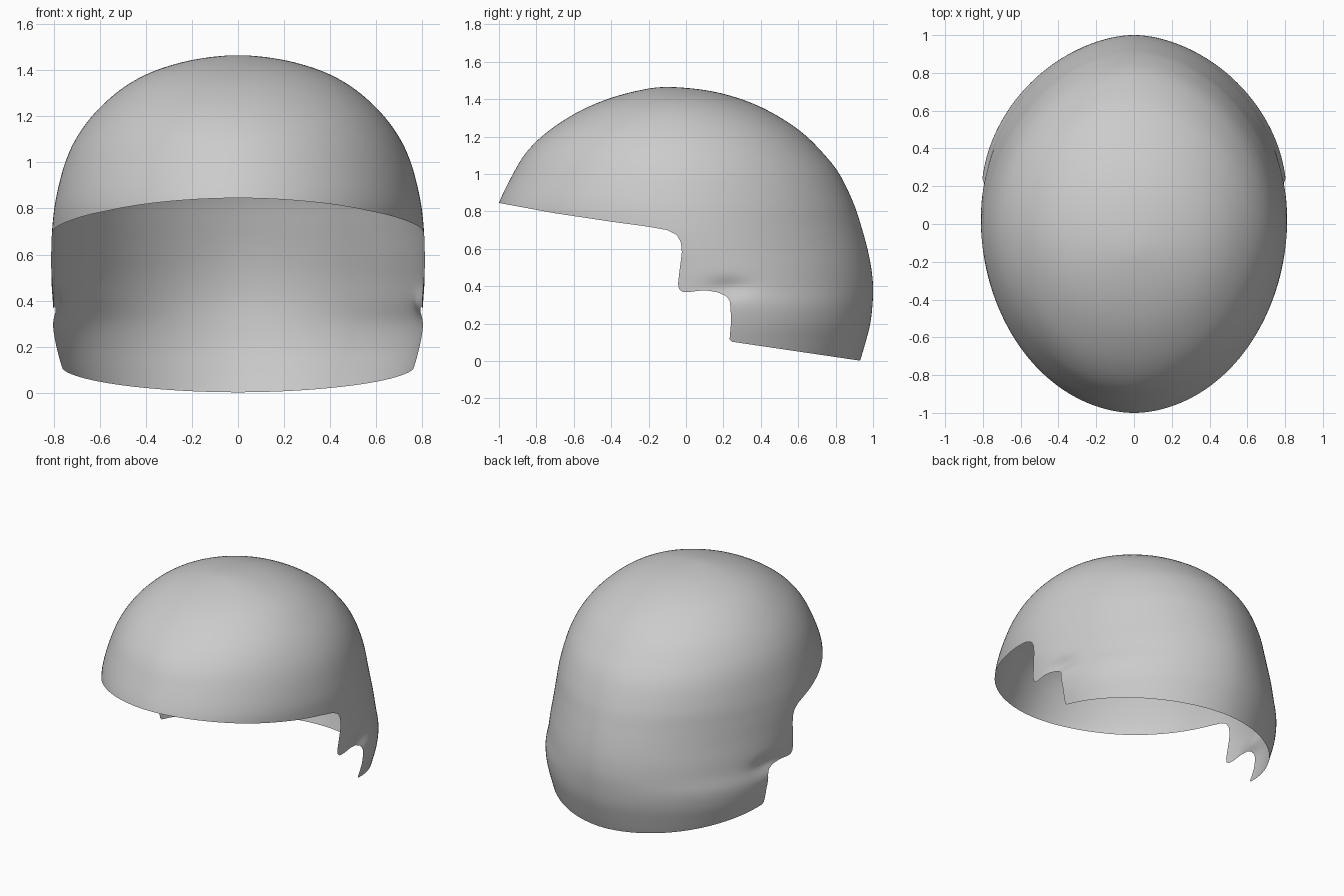
import bpy, bmesh, math

if "Cube" in bpy.data.objects:
    bpy.data.objects.remove(bpy.data.objects["Cube"])

# Horizontal sections: z, front y, back y, y of widest point, half width, roundness
KEYS = [
    (-0.20, -0.95, 0.85, 0.20, 0.66, 1.9),
    (-0.10, -0.98, 0.895, 0.20, 0.70, 1.9),
    (0.00, -1.00, 0.930, 0.20, 0.73, 1.9),
    (0.10, -1.01, 0.960, 0.20, 0.762, 1.88),
    (0.20, -1.02, 0.985, 0.20, 0.790, 1.86),
    (0.30, -1.03, 0.997, 0.17, 0.808, 1.85),
    (0.40, -1.04, 1.000, 0.10, 0.808, 1.85),
    (0.50, -1.04, 0.990, 0.05, 0.810, 1.85),
    (0.60, -1.04, 0.970, 0.00, 0.811, 1.85),
    (0.72, -1.03, 0.937, -0.03, 0.806, 1.86),
    (0.845, -1.00, 0.895, -0.05, 0.790, 1.9),
    (1.00, -0.925, 0.820, -0.05, 0.750, 1.92),
    (1.12, -0.85, 0.725, -0.05, 0.693, 1.95),
    (1.23, -0.735, 0.61, -0.06, 0.607, 2.0),
    (1.33, -0.58, 0.455, -0.07, 0.490, 2.0),
    (1.40, -0.42, 0.295, -0.08, 0.355, 2.0),
    (1.447, -0.25, 0.11, -0.09, 0.185, 2.0),
    (1.465, -0.10, -0.10, -0.10, 0.0, 2.0),
    (1.447, 0.11, -0.25, -0.10, -0.185, 2.0),
]
# Hairline seen from the side (y, z), closed around everything that is kept
RIM = [(-1.3, 0.895), (-1.0, 0.845), (-0.7, 0.79), (-0.4, 0.745), (-0.2, 0.718),
       (-0.1, 0.70), (-0.05, 0.675), (-0.027, 0.635), (-0.022, 0.58), (-0.035, 0.48),
       (-0.043, 0.41), (-0.035, 0.38), (-0.01, 0.365), (0.04, 0.372), (0.1, 0.379),
       (0.17, 0.367), (0.22, 0.345), (0.235, 0.32), (0.242, 0.22), (0.232, 0.105),
       (0.93, 0.002), (1.5, -0.08), (1.5, 2), (-1.3, 2)]
COLS, STEPS = 180, 6


def catmull(a, b, c, d, t):
    return 0.5 * (2*b + (c - a)*t + (2*a - 5*b + 4*c - d)*t*t + (3*b - a - 3*c + d)*t**3)


def spow(v, e):
    return math.copysign(abs(v) ** e, v)


def inside(co):
    y, z = co[1], co[2]
    hit = False
    for (y0, z0), (y1, z1) in zip(RIM, RIM[1:] + RIM[:1]):
        if (z0 > z) != (z1 > z) and y < y0 + (z - z0) / (z1 - z0) * (y1 - y0):
            hit = not hit
    return hit


# Full head surface as a grid of rings
bm = bmesh.new()
rings = []
for k in range(1, len(KEYS) - 2):
    for s in range(STEPS):
        z, yf, yb, yc, w, p = (catmull(*q, s / STEPS) for q in zip(*KEYS[k-1:k+3]))
        ring = []
        for i in range(COLS):
            a = 2 * math.pi * i / COLS
            c, sn = math.cos(a), math.sin(a)
            y = yc + (yb - yc if c > 0 else yc - yf) * spow(c, 2 / p)
            x = w * spow(sn, 2 / p)
            # small crease behind the ear
            dent = 0.03 * math.exp(-((y - 0.23) / 0.12) ** 2 - ((z - 0.39) / 0.05) ** 2)
            ring.append(bm.verts.new((x * (1 - dent), y, z)))
        rings.append(ring)
top = bm.verts.new((0, -0.1, 1.465))
for lo, hi in zip(rings, rings[1:]):
    for i in range(COLS):
        j = (i + 1) % COLS
        bm.faces.new((lo[j], lo[i], hi[i], hi[j]))
for i in range(COLS):
    bm.faces.new((rings[-1][(i + 1) % COLS], rings[-1][i], top))

# Cut the hairline: split crossing edges, join the cuts, drop what lies below
keep = {v: inside(v.co) for v in bm.verts}
cuts = []
for e in [e for e in bm.edges if keep[e.verts[0]] != keep[e.verts[1]]]:
    v_in, v_out = e.verts if keep[e.verts[0]] else reversed(e.verts)
    lo, hi = 0.0, 1.0
    for _ in range(14):
        mid = (lo + hi) / 2
        if inside(v_in.co.lerp(v_out.co, mid)):
            lo = mid
        else:
            hi = mid
    cuts.append(bmesh.utils.edge_split(e, v_in, min(max(lo, 0.001), 0.999))[1])
bmesh.ops.connect_verts(bm, verts=cuts)
bmesh.ops.delete(bm, geom=[v for v, k in keep.items() if not k], context='VERTS')
bmesh.ops.recalc_face_normals(bm, faces=bm.faces)
if sum(f.normal.z * f.calc_area() for f in bm.faces) < 0:
    bmesh.ops.reverse_faces(bm, faces=bm.faces)

# Hair cap object
mesh = bpy.data.meshes.new("hair_cap")
bm.to_mesh(mesh)
bm.free()
mesh.shade_smooth()
bpy.context.collection.objects.link(bpy.data.objects.new("hair_cap", mesh))
